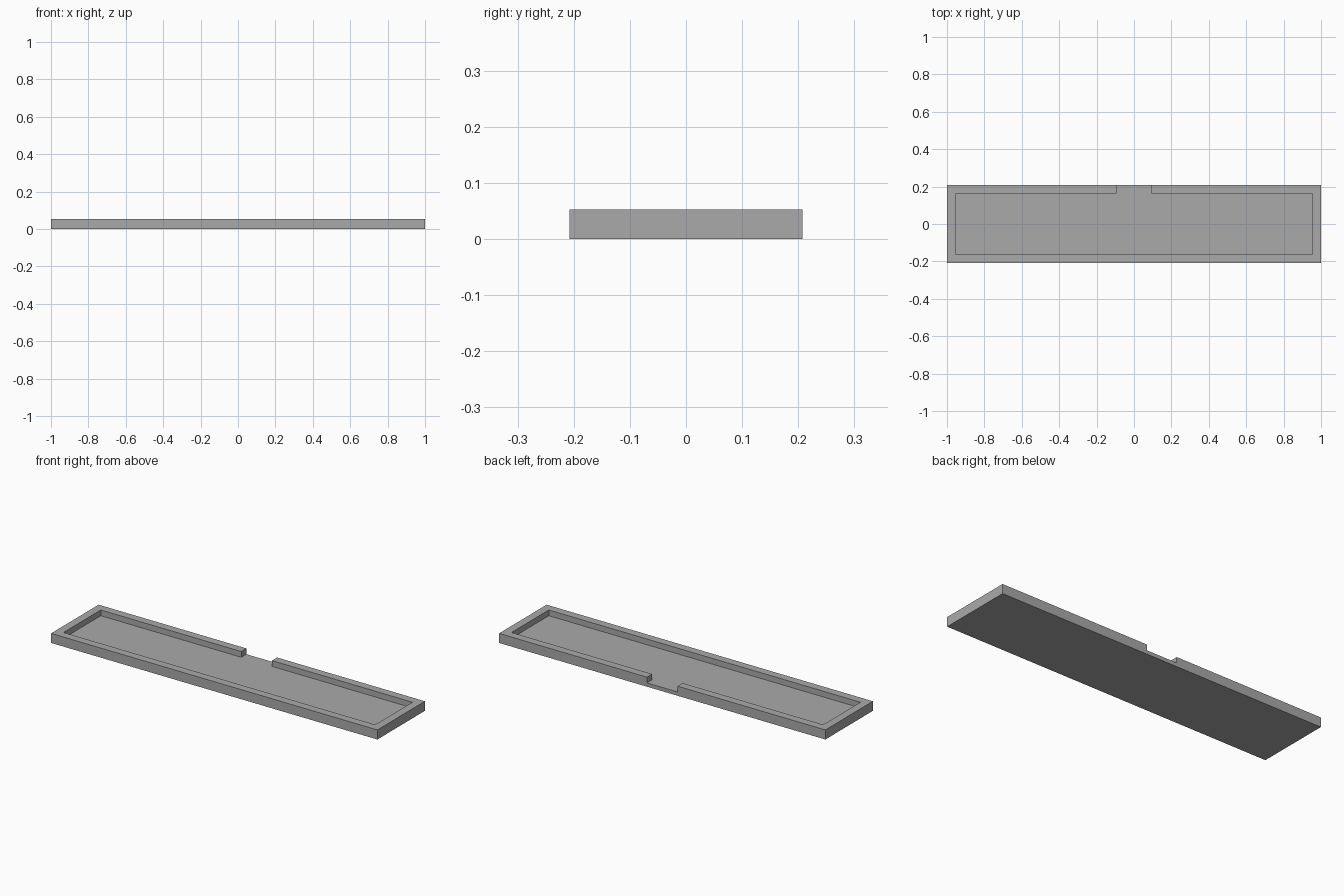
import bpy
import bmesh

cube = bpy.data.objects.get("Cube")
if cube:
    bpy.data.objects.remove(cube, do_unlink=True)

# Overall sizes
HALF_X, HALF_Y, HEIGHT = 1.0, 0.208, 0.053
WALL, FLOOR, GAP = 0.045, 0.021, 0.094

# Single grey material
grey = bpy.data.materials.new("grey")
grey.use_nodes = True
colour = (0.4, 0.4, 0.4, 1)
grey.diffuse_color = colour
grey.node_tree.nodes["Principled BSDF"].inputs["Base Color"].default_value = colour


def prism(name, outline, bottom, top):
    """Extrude a flat outline upward into a solid part."""
    bm = bmesh.new()
    base = bm.faces.new([bm.verts.new((x, y, bottom)) for x, y in outline])
    result = bmesh.ops.extrude_face_region(bm, geom=[base], use_keep_orig=True)
    raised = [v for v in result["geom"] if isinstance(v, bmesh.types.BMVert)]
    bmesh.ops.translate(bm, verts=raised, vec=(0, 0, top - bottom))
    bmesh.ops.recalc_face_normals(bm, faces=bm.faces)
    mesh = bpy.data.meshes.new(name)
    bm.to_mesh(mesh)
    bm.free()
    mesh.materials.append(grey)
    obj = bpy.data.objects.new(name, mesh)
    bpy.context.collection.objects.link(obj)
    return obj


# Solid tray block
ix, iy = HALF_X - WALL, HALF_Y - WALL
tray = prism("tray", [(-HALF_X, -HALF_Y), (HALF_X, -HALF_Y),
                      (HALF_X, HALF_Y), (-HALF_X, HALF_Y)], 0, HEIGHT)

# Recess that leaves a rim and opens through the middle of the back wall
back = HALF_Y + WALL
recess = prism("recess_cutter", [(-ix, -iy), (ix, -iy), (ix, iy), (GAP, iy),
                                 (GAP, back), (-GAP, back), (-GAP, iy), (-ix, iy)],
               FLOOR, HEIGHT + WALL)
recess.hide_render = True
recess.hide_viewport = True

cut = tray.modifiers.new("recess", 'BOOLEAN')
cut.operation = 'DIFFERENCE'
cut.solver = 'EXACT'
cut.object = recess

# Bake the cut and drop the cutter
graph = bpy.context.evaluated_depsgraph_get()
finished = bpy.data.meshes.new_from_object(tray.evaluated_get(graph))
tray.modifiers.clear()
tray.data = finished
bpy.data.objects.remove(recess, do_unlink=True)
